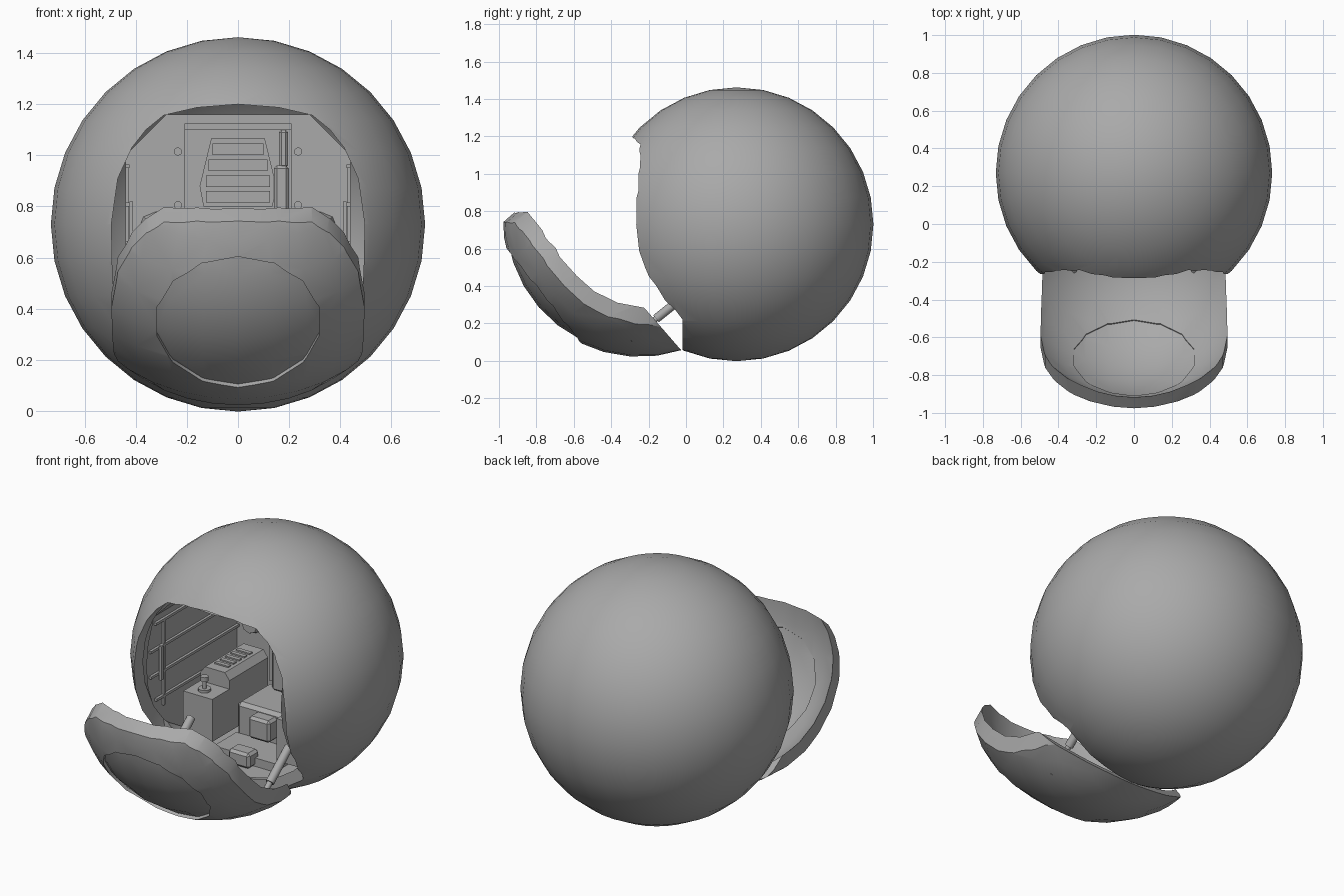
import bpy, bmesh, math
from mathutils import Vector, Matrix

if "Cube" in bpy.data.objects:
    bpy.data.objects.remove(bpy.data.objects["Cube"])

C = Vector((0, 0.27, 0.73))      # pod centre
R, T = 0.732, 0.06               # outer radius, shell thickness
HINGE = Vector((0, -0.02, 0.05))
BACK, SIDE, FLOOR = 0.62, 0.44, 0.17

mat = bpy.data.materials.new("mid_grey")
mat.diffuse_color = (0.4, 0.4, 0.4, 1)
mat.use_nodes = True
mat.node_tree.nodes["Principled BSDF"].inputs["Base Color"].default_value = mat.diffuse_color


def finish(name, bm, smooth=None):
    me = bpy.data.meshes.new(name)
    bm.to_mesh(me)
    bm.free()
    ob = bpy.data.objects.new(name, me)
    bpy.context.collection.objects.link(ob)
    me.materials.append(mat)
    if smooth:
        shade(ob, smooth)
    return ob


def shade(ob, deg=30):
    bpy.ops.object.select_all(action='DESELECT')
    ob.select_set(True)
    bpy.context.view_layer.objects.active = ob
    bpy.ops.object.shade_smooth_by_angle(angle=math.radians(deg))


def boolean(ob, cutter, op):
    m = ob.modifiers.new("cut", 'BOOLEAN')
    m.object, m.operation, m.solver = cutter, op, 'EXACT'
    bpy.ops.object.select_all(action='DESELECT')
    bpy.context.view_layer.objects.active = ob
    ob.select_set(True)
    bpy.ops.object.modifier_apply(modifier=m.name)


def shell(name, outer, inner):
    bm = bmesh.new()
    for r, flip in ((outer, False), (inner, True)):
        n = set(bm.faces)
        bmesh.ops.create_uvsphere(bm, u_segments=32, v_segments=16, radius=r,
                                  matrix=Matrix.Translation(C))
        if flip:
            bmesh.ops.reverse_faces(bm, faces=[f for f in bm.faces if f not in n])
    return finish(name, bm)


def prism(name, pts, y0, y1, smooth=None):
    """Extrude an (x, z) outline from y0 to y1."""
    bm = bmesh.new()
    f = bm.faces.new([bm.verts.new((x, y0, z)) for x, z in pts])
    g = bmesh.ops.extrude_face_region(bm, geom=[f])
    bmesh.ops.translate(bm, vec=(0, y1 - y0, 0),
                        verts=[v for v in g['geom'] if isinstance(v, bmesh.types.BMVert)])
    bmesh.ops.recalc_face_normals(bm, faces=bm.faces)
    return finish(name, bm, smooth)


def box(name, lo, hi, bevel=0):
    bm = bmesh.new()
    lo, hi = Vector(lo), Vector(hi)
    bmesh.ops.create_cube(bm, size=1, matrix=Matrix.Translation((lo + hi) / 2)
                          @ Matrix.Diagonal((*(hi - lo), 1)))
    if bevel:
        bmesh.ops.bevel(bm, geom=bm.edges[:], offset=bevel, segments=1, affect='EDGES')
    return finish(name, bm)


def rod(name, a, b, r1, r2=None, n=12):
    a, b = Vector(a), Vector(b)
    bm = bmesh.new()
    q = (b - a).to_track_quat('Z', 'Y').to_matrix().to_4x4()
    bmesh.ops.create_cone(bm, cap_ends=True, segments=n, radius1=r1,
                          radius2=r1 if r2 is None else r2, depth=(b - a).length,
                          matrix=Matrix.Translation((a + b) / 2) @ q)
    return finish(name, bm, 40)


def ngon(cx, cz, r, n, off=0):
    return [(cx + r * math.sin(2 * math.pi * (i + off) / n),
             cz + r * math.cos(2 * math.pi * (i + off) / n)) for i in range(n)]


# doorway outline, mirrored, used for both the hull and the hatch
half = [(0.16, 1.187), (0.29, 1.157), (0.36, 1.1), (0.415, 1.03), (0.47, 0.91),
        (0.495, 0.733), (0.492, 0.576), (0.485, 0.4), (0.46, 0.27), (0.42, 0.18), (0.40, -0.2)]
outline = [(0, 1.2)] + half + [(-x, z) for x, z in reversed(half)]
door = prism("door_cutter", outline, -1, -0.02)
window = prism("window_cutter", ngon(0, 0.76, 0.325, 14), -1, 0)

hull = shell("hull", R, R - T)
boolean(hull, door, 'DIFFERENCE')
hatch = shell("hatch", R, R - T)
boolean(hatch, door, 'INTERSECT')
boolean(hatch, window, 'DIFFERENCE')
glass = shell("hatch_window", R - 0.018, R - T + 0.005)
boolean(glass, window, 'INTERSECT')
swing = (Matrix.Translation(HINGE) @ Matrix.Rotation(math.radians(41), 4, 'X')
         @ Matrix.Translation(-HINGE))
for ob in (hatch, glass):
    ob.data.transform(swing)
for ob in (hull, hatch, glass):
    shade(ob)
for ob in (door, window):
    bpy.data.objects.remove(ob)

# cabin walls: flat caps sliced from the inner sphere
bm = bmesh.new()
bmesh.ops.create_uvsphere(bm, u_segments=32, v_segments=16, radius=R - T - 0.004,
                          matrix=Matrix.Translation(C))
walls = []
planes = [((0, BACK, 0), (0, 1, 0)), ((0, 0, FLOOR), (0, 0, -1)), ((0, 0, 1.16), (0, 0, 1))]
for s in (-1, 1):
    planes += [((s * SIDE, 0, 0), (s, 0, 0)), ((s * 0.36, 0, 1.08), (s, 0, 1))]
for co, no in planes:
    r = bmesh.ops.bisect_plane(bm, geom=bm.verts[:] + bm.edges[:] + bm.faces[:],
                               plane_co=co, plane_no=no, clear_outer=True)
    cut = [e for e in r['geom_cut'] if isinstance(e, bmesh.types.BMEdge)]
    bmesh.ops.holes_fill(bm, edges=cut, sides=0)
flat = lambda f: any(all(abs((v.co - Vector(co)).dot(Vector(no))) < 1e-4 for v in f.verts)
                     for co, no in planes)
bmesh.ops.delete(bm, geom=[f for f in bm.faces if not flat(f)], context='FACES')
bmesh.ops.reverse_faces(bm, faces=bm.faces[:])
finish("cabin_walls", bm)

# back panel with vent grille, bolts, hose and tilted lamps
box("back_panel", (-0.21, BACK - 0.03, 0.4), (0.21, BACK, 1.1))
box("back_panel_lintel", (-0.21, BACK - 0.07, 1.1), (0.21, BACK, 1.125))
y = BACK - 0.03
prism("grille_frame", [(-0.15, 0.88), (-0.135, 0.8), (0.135, 0.8), (0.15, 0.88),
                       (0.105, 1.065), (-0.105, 1.065)], y - 0.02, y)
for i in range(4):
    z = 0.815 + i * 0.062
    w = 0.125 if i < 2 else 0.115 - 0.015 * (i - 2)
    box("grille_slat", (-w, y - 0.035, z), (w, y - 0.02, z + 0.045))
box("hose_upper", (0.16, y - 0.04, 0.95), (0.195, y, 1.1), 0.01)
box("hose_lower", (0.14, y - 0.05, 0.7), (0.2, y, 0.96), 0.012)
for s in (-1, 1):
    for z in (0.805, 1.015):
        rod("wall_bolt", (s * 0.235, BACK, z), (s * 0.235, BACK - 0.02, z), 0.016)
    rod("wall_lamp", (s * 0.32, BACK, 0.71), (s * 0.32, BACK - 0.06, 0.71), 0.07, 0.05, 8)

# both sides: wall ledges, consoles, control sticks, hatch struts
for s in (-1, 1):
    def sbox(name, x0, x1, y0, y1, z0, z1, b=0):
        box(name, (min(s * x0, s * x1), y0, z0), (max(s * x0, s * x1), y1, z1), b)
    for z in (0.5, 0.65, 0.8, 0.95):
        reach = math.sqrt(0.65 ** 2 - SIDE ** 2 - (z - C.z) ** 2)
        sbox("wall_ledge", SIDE - 0.015, SIDE, C.y - reach, min(BACK, C.y + reach), z, z + 0.015)
    sbox("wall_post", SIDE - 0.012, SIDE, -0.08, -0.065, 0.45, 0.95)
    sbox("wall_handle", SIDE - 0.03, SIDE - 0.015, -0.13, -0.11, 0.62, 0.82)
    sbox("console", 0.21, 0.40, 0.06, 0.58, 0.24, 0.49)
    prism("console_hump", [(s * x, z) for x, z in ((0.21, 0.48), (0.21, 0.54), (0.24, 0.58),
          (0.37, 0.58), (0.40, 0.54), (0.40, 0.48))], 0.22, 0.58)
    for i in range(5):
        sbox("console_vent", 0.26, 0.35, 0.28 + i * 0.05, 0.305 + i * 0.05, 0.58, 0.588)
    rod("stick_base", (s * 0.31, 0.13, 0.49), (s * 0.31, 0.13, 0.505), 0.035)
    rod("stick_shaft", (s * 0.31, 0.13, 0.5), (s * 0.31, 0.13, 0.57), 0.012)
    rod("stick_grip", (s * 0.31, 0.13, 0.55), (s * 0.31, 0.13, 0.575), 0.022)
    rod("strut_sleeve", (s * 0.32, 0.02, 0.37), (s * 0.32, -0.16, 0.225), 0.024)
    rod("strut_piston", (s * 0.32, -0.16, 0.225), (s * 0.32, -0.3, 0.115), 0.016)

# seat and foot blocks
box("seat_base", (-0.2, 0.27, FLOOR), (0.2, 0.58, 0.4), 0.02)
box("seat_back", (-0.15, 0.5, 0.38), (0.15, 0.59, 0.76), 0.03)
box("seat_front_pad", (-0.07, 0.19, 0.25), (0.07, 0.28, 0.38), 0.015)
box("foot_step", (-0.2, 0.06, FLOOR), (0.2, 0.27, 0.22))
box("foot_block", (-0.07, 0.0, FLOOR), (0.07, 0.1, 0.26), 0.015)
